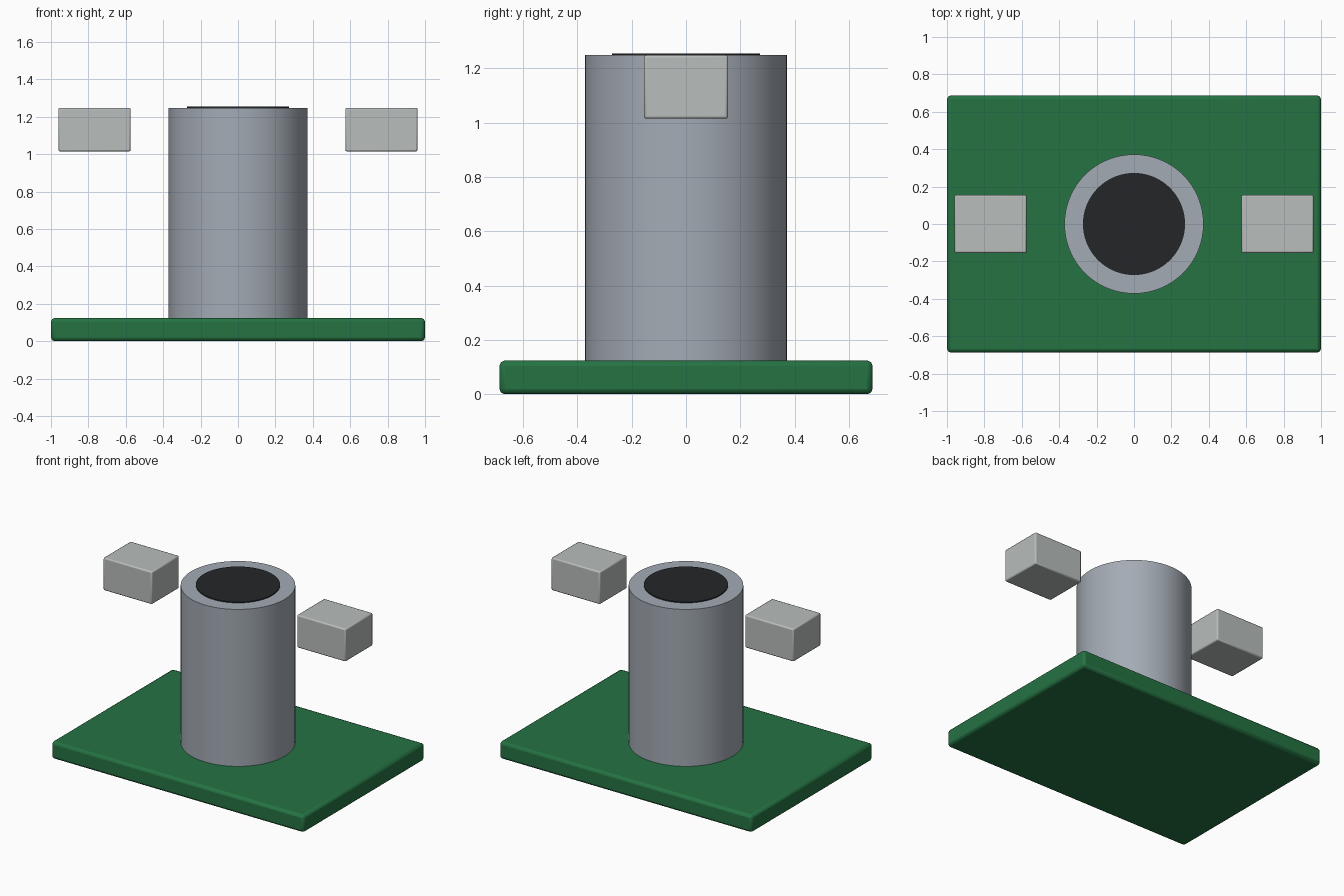
import bpy

if "Cube" in bpy.data.objects:
    bpy.data.objects.remove(bpy.data.objects["Cube"])

def material(name, colour):
    m = bpy.data.materials.new(name)
    m.diffuse_color = (*colour, 1)
    m.use_nodes = True
    m.node_tree.nodes["Principled BSDF"].inputs["Base Color"].default_value = m.diffuse_color
    return m

green = material("board_green", (0.018, 0.17, 0.055))
steel = material("metal_blue_grey", (0.37, 0.41, 0.46))
black = material("aperture_black", (0.017, 0.019, 0.021))
silver = material("block_silver", (0.48, 0.51, 0.50))

def finish(obj, name, mat):
    obj.name = name
    obj.data.materials.append(mat)
    bpy.ops.object.shade_smooth_by_angle()

def box(name, centre, size, bevel, mat):
    bpy.ops.mesh.primitive_cube_add(size=1, location=centre)
    obj = bpy.context.object
    obj.scale = size
    bpy.ops.object.transform_apply(location=False, rotation=False, scale=True)
    mod = obj.modifiers.new("rounded_edges", 'BEVEL')
    mod.width = bevel
    mod.segments = 2
    finish(obj, name, mat)

def cylinder(name, radius, z0, z1, mat):
    bpy.ops.mesh.primitive_cylinder_add(vertices=64, radius=radius, depth=z1 - z0,
                                        location=(0, 0, (z0 + z1) / 2))
    finish(bpy.context.object, name, mat)

# Circuit board base
box("board", (0, 0, 0.062), (2.0, 1.374, 0.124), 0.02, green)

# Upright can with a dark sensing face just above its rim
cylinder("can", 0.372, 0.12, 1.248, steel)
cylinder("dark_face", 0.273, 1.235, 1.255, black)

# Floating side blocks
for side, name in ((-1, "left_block"), (1, "right_block")):
    box(name, (side * 0.767, 0, 1.131), (0.386, 0.31, 0.234), 0.009, silver)
